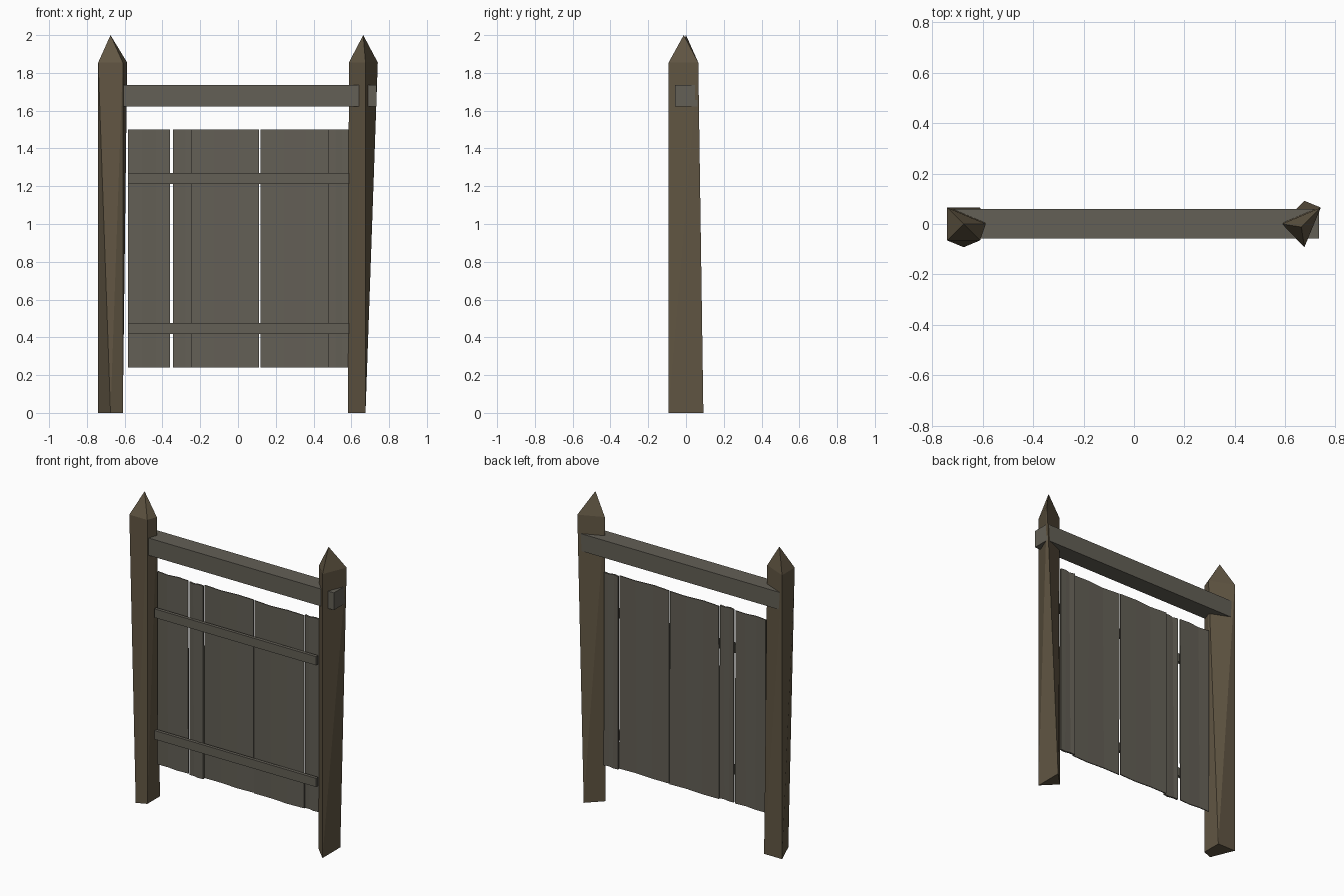
import bpy, bmesh

if "Cube" in bpy.data.objects:
    bpy.data.objects.remove(bpy.data.objects["Cube"])


def material(name, rgb):
    m = bpy.data.materials.new(name)
    m.diffuse_color = (*rgb, 1)
    m.use_nodes = True
    m.node_tree.nodes["Principled BSDF"].inputs["Base Color"].default_value = m.diffuse_color
    return m


POST_WOOD = material("brown_wood", (0.12, 0.093, 0.056))
GREY_WOOD = material("weathered_wood", (0.125, 0.115, 0.092))


def finish(name, bm, mat):
    bmesh.ops.recalc_face_normals(bm, faces=bm.faces)
    mesh = bpy.data.meshes.new(name)
    bm.to_mesh(mesh)
    bm.free()
    mesh.materials.append(mat)
    ob = bpy.data.objects.new(name, mesh)
    bpy.context.collection.objects.link(ob)
    return ob


def post(name, cx, bottom, rim, apex):
    """Rough hewn log: hull of a base outline, a rim outline and a point."""
    bm = bmesh.new()
    for outline, z in ((bottom, 0), (rim, 1.855), ([apex], 2)):
        for x, y in outline:
            bm.verts.new((cx + x, y, z))
    bmesh.ops.convex_hull(bm, input=bm.verts)
    return finish(name, bm, POST_WOOD)


def beam(name, x0, x1, y0, y1, z0, z1):
    bm = bmesh.new()
    bmesh.ops.create_cube(bm, size=1)
    for v in bm.verts:
        v.co = (x1 if v.co.x > 0 else x0,
                y1 if v.co.y > 0 else y0,
                z1 if v.co.z > 0 else z0)
    return finish(name, bm, GREY_WOOD)


def plank(name, x0, x1, y, thick, z0=0.24, z1=1.5):
    """Thin warped board: its wavy cross-section changes from foot to top."""
    n = 4
    xs = [x0 + (x1 - x0) * i / (n - 1) for i in range(n)]
    bm = bmesh.new()
    rings = []
    for z, wave in ((z0, (0.002, 0.003, -0.005, 0.0)),
                    (z1, (0.003, -0.007, 0.003, -0.002))):
        front = [bm.verts.new((x, y + w - thick / 2, z)) for x, w in zip(xs, wave)]
        back = [bm.verts.new((x, y + w + thick / 2, z)) for x, w in zip(xs, wave)]
        rings.append(front + back[::-1])
        bm.faces.new(rings[-1])
    lo, hi = rings
    for i in range(2 * n):
        j = (i + 1) % (2 * n)
        bm.faces.new((lo[i], lo[j], hi[j], hi[i]))
    return finish(name, bm, GREY_WOOD)


# Pointed posts
R, D = 0.092, 0.065
post("left_post", -0.675,
     [(0, -R), (D, -D), (D, D), (-D, D)],
     [(-D, -D), (D, -D), (R - 0.004, 0), (-D, D)], (0, 0))
post("right_post", 0.675,
     [(-R, 0), (0, -R), (0, R)],
     [(-R + 0.004, 0), (0, -R), (D, D)], (-0.012, -0.012))

# Top rail running through both posts
beam("top_rail", -0.735, 0.733, -0.057, 0.06, 1.622, 1.735)

# Vertical planks of the gate panel: left, right, depth, thickness
for i, spec in enumerate(((-0.583, -0.36, 0.004, 0.006),
                          (-0.345, -0.243, -0.006, 0.012),
                          (-0.245, 0.112, 0.006, 0.006),
                          (0.119, 0.482, -0.002, 0.006),
                          (0.48, 0.585, 0.008, 0.012))):
    plank(f"plank_{i + 1}", *spec)

# Front battens
for name, z in (("lower_batten", 0.418), ("upper_batten", 1.213)):
    beam(name, -0.582, 0.588, -0.033, -0.012, z, z + 0.057)
